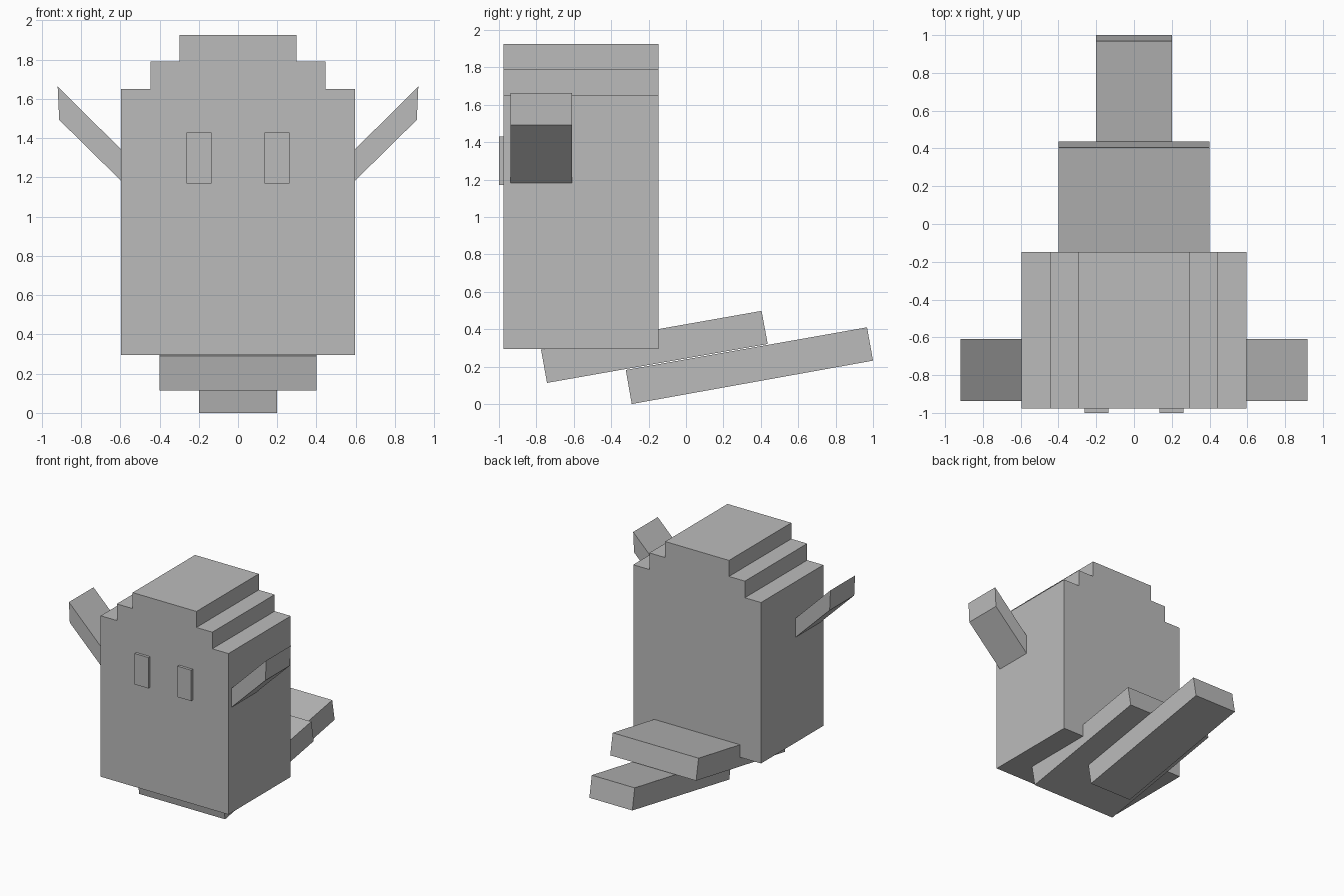
import bpy, bmesh
from mathutils import Vector

if "Cube" in bpy.data.objects:
    bpy.data.objects.remove(bpy.data.objects["Cube"], do_unlink=True)

grey = bpy.data.materials.new("plain_grey")
grey.use_nodes = True
colour = (0.5, 0.5, 0.5, 1)
grey.diffuse_color = colour
grey.node_tree.nodes["Principled BSDF"].inputs["Base Color"].default_value = colour


def prism(name, profile, axis, start, end):
    """Extrude a closed profile along x (profile in y, z) or y (profile in x, z)."""
    bm = bmesh.new()
    if axis == "x":
        points = [Vector((start, a, b)) for a, b in profile]
        step = Vector((end - start, 0, 0))
    else:
        points = [Vector((a, start, b)) for a, b in profile]
        step = Vector((0, end - start, 0))
    face = bm.faces.new([bm.verts.new(p) for p in points])
    result = bmesh.ops.extrude_face_region(bm, geom=[face])
    moved = [v for v in result["geom"] if isinstance(v, bmesh.types.BMVert)]
    bmesh.ops.translate(bm, verts=moved, vec=step)
    bmesh.ops.recalc_face_normals(bm, faces=bm.faces[:])
    mesh = bpy.data.meshes.new(name)
    bm.to_mesh(mesh)
    bm.free()
    mesh.materials.append(grey)
    obj = bpy.data.objects.new(name, mesh)
    bpy.context.collection.objects.link(obj)
    return obj


# Body with stepped crown
half = [(0.595, 0.295), (0.595, 1.65), (0.445, 1.65),
        (0.445, 1.79), (0.297, 1.79), (0.297, 1.925)]
prism("body", half + [(-x, z) for x, z in reversed(half)], "y", -0.977, -0.148)

# Eyes and raised arms, mirrored
arm = [(0.58, 1.167), (0.911, 1.493), (0.919, 1.663), (0.58, 1.327)]
for side, s in (("left", 1), ("right", -1)):
    eye = [(s * x, z) for x, z in ((0.135, 1.17), (0.263, 1.17), (0.263, 1.43), (0.135, 1.43))]
    prism(side + "_eye", eye, "y", -1.0, -0.97)
    prism(side + "_arm", [(s * x, z) for x, z in arm], "y", -0.937, -0.61)

# Two tilted tail slabs
prism("upper_tail", [(-0.743, 0.113), (0.437, 0.321), (0.404, 0.498), (-0.775, 0.29)],
      "x", -0.4, 0.4)
prism("lower_tail", [(-0.29, 0.0), (1.0, 0.232), (0.968, 0.41), (-0.322, 0.182)],
      "x", -0.2, 0.2)
